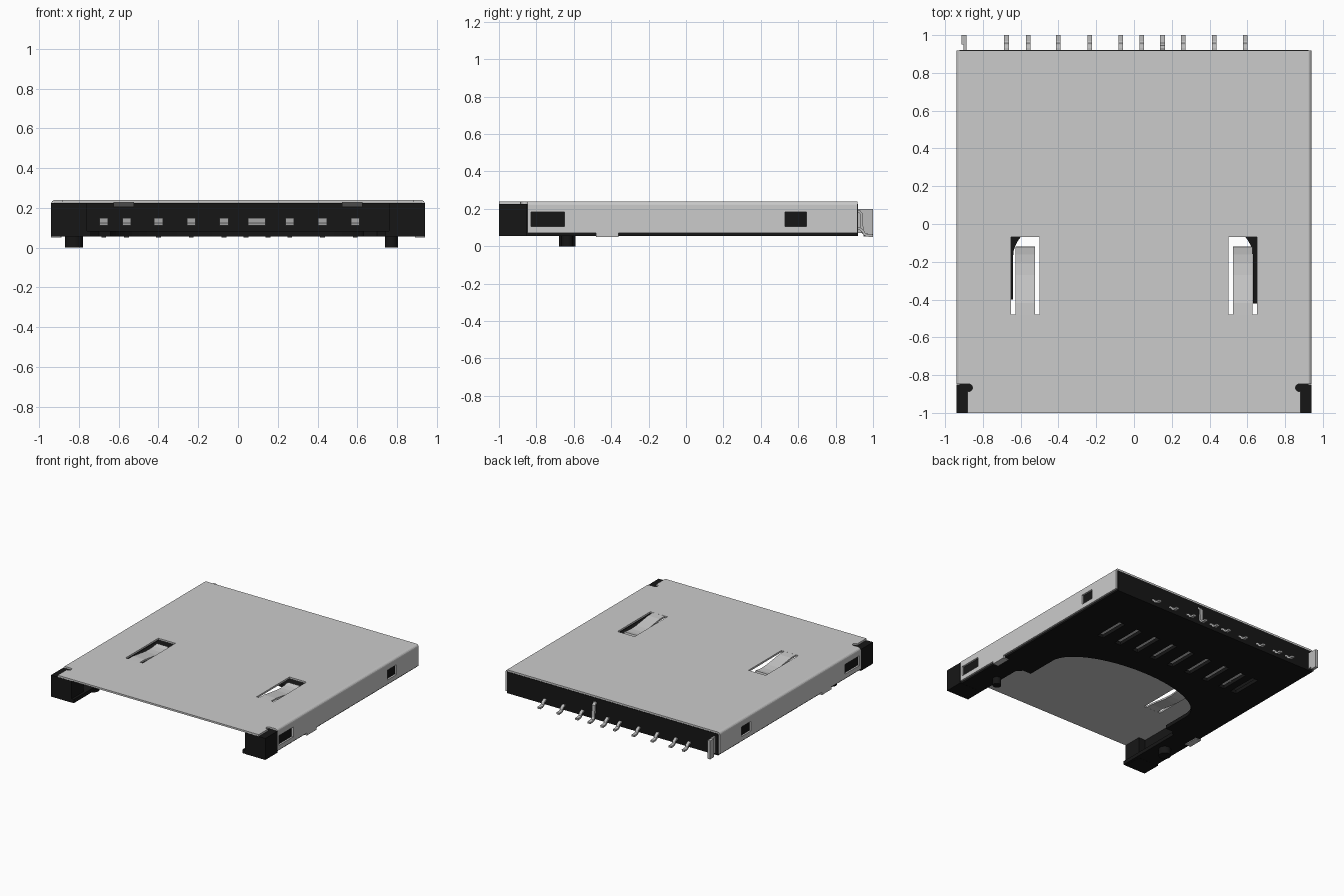
import bpy, bmesh, math
from mathutils import Vector

if "Cube" in bpy.data.objects:
    bpy.data.objects.remove(bpy.data.objects["Cube"])


def material(name, c):
    m = bpy.data.materials.new(name)
    m.diffuse_color = (*c, 1)
    m.use_nodes = True
    m.node_tree.nodes["Principled BSDF"].inputs["Base Color"].default_value = m.diffuse_color
    return m


STEEL = material("steel", (0.60, 0.60, 0.60))
PIN = material("pin metal", (0.50, 0.50, 0.50))
BLACK = material("black plastic", (0.008, 0.008, 0.008))


def finish(name, bm, mat):
    bmesh.ops.recalc_face_normals(bm, faces=bm.faces)
    me = bpy.data.meshes.new(name)
    bm.to_mesh(me)
    bm.free()
    ob = bpy.data.objects.new(name, me)
    bpy.context.collection.objects.link(ob)
    if mat:
        me.materials.append(mat)
    return ob


def add_prism(bm, pts, axis, a, b):
    """Extrude a 2D outline along an axis from a to b."""
    place = {'x': lambda p, t: (t, p[0], p[1]),
             'y': lambda p, t: (p[0], t, p[1]),
             'z': lambda p, t: (p[0], p[1], t)}[axis]
    lo = [bm.verts.new(place(p, a)) for p in pts]
    hi = [bm.verts.new(place(p, b)) for p in pts]
    bm.faces.new(lo)
    bm.faces.new(hi)
    n = len(pts)
    for i in range(n):
        j = (i + 1) % n
        bm.faces.new((lo[i], lo[j], hi[j], hi[i]))


def add_box(bm, x0, x1, y0, y1, z0, z1):
    add_prism(bm, [(x0, y0), (x1, y0), (x1, y1), (x0, y1)], 'z', z0, z1)


def circle(cx, cy, r, n=24):
    return [(cx + r * math.cos(2 * math.pi * i / n),
             cy + r * math.sin(2 * math.pi * i / n)) for i in range(n)]


def ribbon(path, t):
    """Outline of a bent strip of thickness t along a path."""
    p = [Vector(q) for q in path]
    top, bot = [], []
    for i, q in enumerate(p):
        d = (p[min(i + 1, len(p) - 1)] - p[max(i - 1, 0)]).normalized()
        n = Vector((-d.y, d.x)) * t / 2
        top.append(tuple(q + n))
        bot.append(tuple(q - n))
    return top + bot[::-1]


def cut(ob, cutter):
    cutter.hide_render = True
    mod = ob.modifiers.new("cut", 'BOOLEAN')
    mod.object = cutter
    mod.operation = 'DIFFERENCE'
    mod.solver = 'EXACT'
    bpy.context.view_layer.objects.active = ob
    bpy.ops.object.modifier_apply(modifier=mod.name)
    bpy.data.objects.remove(cutter)


# Steel shell: folded sheet with rounded top edges
def arch(w, top, r):
    return [(w - r + r * math.cos(a), top - r + r * math.sin(a))
            for a in [math.pi / 2 * i / 4 for i in range(5)]]


outer = [(0.94, 0.07)] + arch(0.94, 0.24, 0.02)
inner = [(0.926, 0.07)] + arch(0.926, 0.226, 0.006)
outer += [(-x, z) for x, z in reversed(outer)]
inner += [(-x, z) for x, z in reversed(inner)]
bm = bmesh.new()
add_prism(bm, outer + inner[::-1], 'y', -1.0, 0.918)
shell = finish("steel_shell", bm, STEEL)

# Shell cut-outs: front corners, side windows, spring slots
bm = bmesh.new()
for s in (-1, 1):
    def sbox(x0, x1, *r):
        add_box(bm, min(s * x0, s * x1), max(s * x0, s * x1), *r)
    sbox(0.882, 1.0, -1.1, -0.848, 0.0, 0.3)
    sbox(0.9, 1.0, -0.83, -0.65, 0.105, 0.182)
    sbox(0.9, 1.0, 0.53, 0.645, 0.105, 0.182)
    sbox(0.5, 0.65, -0.48, -0.07, 0.15, 0.3)
cut(shell, finish("shell_cutter", bm, None))
bm = bmesh.new()
for s in (-1, 1):
    add_prism(bm, circle(s * 0.875, -0.867, 0.02), 'z', 0.15, 0.3)
cut(shell, finish("corner_relief_cutter", bm, None))

# Spring tongues in the lid and solder tabs at the sides
tongue = ribbon([(-0.481, 0.233), (-0.42, 0.232), (-0.35, 0.222),
                 (-0.27, 0.211), (-0.21, 0.208), (-0.16, 0.211), (-0.12, 0.218)], 0.013)
for s, side in ((-1, "left"), (1, "right")):
    bm = bmesh.new()
    add_prism(bm, tongue, 'x', s * 0.575 - 0.052, s * 0.575 + 0.052)
    finish(side + "_spring_tongue", bm, STEEL)
    bm = bmesh.new()
    add_box(bm, s * 0.915 - 0.025, s * 0.915 + 0.025, -0.48, -0.36, 0.05, 0.075)
    finish(side + "_solder_tab", bm, STEEL)

# Plastic floor with the arched finger opening
opening = [(0.74, -1.0), (0.74, -0.46), (0.70, -0.42), (0.63, -0.42)]
opening += [(-0.005 + 0.635 * math.cos(a), -0.17 + 0.29 * math.sin(a))
            for a in [math.pi * i / 32 for i in range(33)]]
opening += [(-0.64, -0.40), (-0.70, -0.40), (-0.74, -0.44), (-0.74, -1.0)]
outline = [(-0.925, -1.0), (-0.925, 0.92), (0.925, 0.92), (0.925, -1.0)] + opening
bm = bmesh.new()
add_prism(bm, outline, 'z', 0.056, 0.085)
floor = finish("plastic_floor", bm, BLACK)

# Contact slots in the floor
CONTACTS = [-0.675, -0.56, -0.4, -0.235, -0.07, 0.26, 0.425, 0.59]
bm = bmesh.new()
for x in CONTACTS + [0.095]:
    add_box(bm, x - 0.027, x + 0.027, 0.32, 0.57, 0.0, 0.2)
cut(floor, finish("slot_cutter", bm, None))

# Back wall
bm = bmesh.new()
add_box(bm, -0.925, 0.925, 0.82, 0.92, 0.057, 0.225)
finish("back_wall", bm, BLACK)

# Side rails, front corner blocks and locating pegs
for s, side, px, pr in ((-1, "left", -0.825, 0.045), (1, "right", 0.772, 0.032)):
    bm = bmesh.new()
    add_box(bm, s * 0.8725 - 0.0525, s * 0.8725 + 0.0525, -0.86, 0.85, 0.057, 0.225)
    finish(side + "_rail", bm, BLACK)
    bm = bmesh.new()
    add_box(bm, s * 0.85 - 0.09, s * 0.85 + 0.09, -1.0, -0.85, 0.055, 0.2255)
    finish(side + "_corner_block", bm, BLACK)
    bm = bmesh.new()
    add_prism(bm, circle(px, -0.635, pr), 'z', 0.0, 0.07)
    peg = finish(side + "_peg", bm, BLACK)
    with bpy.context.temp_override(active_object=peg, object=peg,
                                   selected_objects=[peg], selected_editable_objects=[peg]):
        bpy.ops.object.shade_smooth_by_angle()

# Card contacts inside
contact = ribbon([(0.84, 0.12), (0.6, 0.12), (0.36, 0.142), (0.3, 0.144), (0.22, 0.118)], 0.012)
bm = bmesh.new()
for x, w in [(x, 0.044) for x in CONTACTS] + [(0.095, 0.088)]:
    add_prism(bm, contact, 'x', x - w / 2, x + w / 2)
finish("card_contacts", bm, PIN)

# Solder pins along the back
pin = ribbon([(0.9, 0.095), (0.93, 0.093), (0.945, 0.082), (0.953, 0.066),
              (0.968, 0.058), (1.0, 0.057)], 0.014)
bm = bmesh.new()
for x in [-0.675, -0.56, -0.4, -0.235, -0.07, 0.04, 0.26, 0.425, 0.59]:
    add_prism(bm, pin, 'x', x - 0.012, x + 0.012)
finish("solder_pins", bm, PIN)

# Tall switch pin and corner plate
tall = ribbon([(0.9, 0.19), (0.925, 0.188), (0.937, 0.175), (0.942, 0.08),
               (0.955, 0.062), (1.0, 0.057)], 0.014)
bm = bmesh.new()
add_prism(bm, tall, 'x', 0.138, 0.164)
finish("switch_pin", bm, PIN)
bm = bmesh.new()
add_box(bm, -0.903, -0.887, 0.9, 0.96, 0.07, 0.2)
add_box(bm, -0.912, -0.888, 0.95, 1.0, 0.052, 0.198)
finish("corner_plate", bm, PIN)
